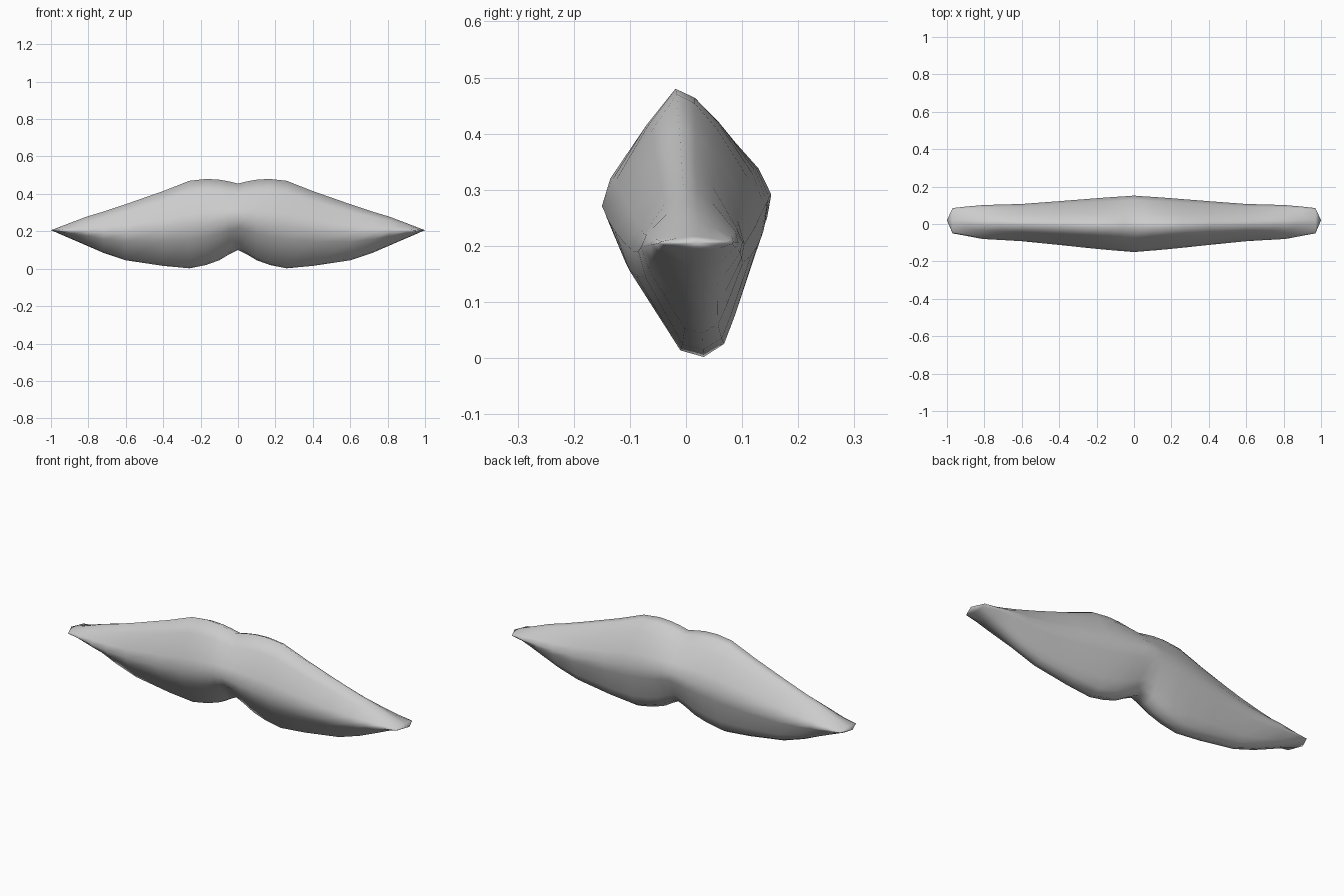
import bpy, bmesh

if "Cube" in bpy.data.objects:
    bpy.data.objects.remove(bpy.data.objects["Cube"])

# Moustache stations: x, front y, back y, bottom z, top z
STATIONS = [
    (0.00, -0.150, 0.152, 0.100, 0.455),
    (0.05, -0.146, 0.148, 0.075, 0.467),
    (0.10, -0.142, 0.145, 0.045, 0.476),
    (0.17, -0.136, 0.140, 0.020, 0.480),
    (0.26, -0.127, 0.133, 0.002, 0.470),
    (0.40, -0.112, 0.122, 0.015, 0.415),
    (0.60, -0.092, 0.107, 0.045, 0.345),
    (0.72, -0.085, 0.104, 0.085, 0.305),
    (0.81, -0.080, 0.101, 0.124, 0.278),
    (0.90, -0.063, 0.093, 0.163, 0.244),
    (0.97, -0.050, 0.085, 0.193, 0.217),
]
# Cross-section: u is depth from -1 to 1, v is height from 0 to 1
SECTION = [(-0.15, 1), (0.1, 0.965), (0.4, 0.87), (0.85, 0.67), (1, 0.54), (0.95, 0.42),
           (0.65, 0.16), (0.5, 0.05), (0.22, 0), (-0.1, 0.025),
           (-0.8, 0.33), (-1, 0.48), (-0.9, 0.62), (-0.5, 0.86)]

grey = bpy.data.materials.new("grey")
grey.diffuse_color = (0.6, 0.6, 0.6, 1)
grey.use_nodes = True
grey.node_tree.nodes["Principled BSDF"].inputs["Base Color"].default_value = grey.diffuse_color

# Loft through the mirrored stations
bm = bmesh.new()
rows = [(-s[0],) + s[1:] for s in reversed(STATIONS[1:])] + STATIONS
rings = []
for x, y0, y1, z0, z1 in rows:
    mid, half = (y0 + y1) / 2, (y1 - y0) / 2
    rings.append([bm.verts.new((x, mid + u * half, z0 + v * (z1 - z0))) for u, v in SECTION])
n = len(SECTION)
for a, b in zip(rings, rings[1:]):
    for i in range(n):
        j = (i + 1) % n
        bm.faces.new((a[i], a[j], b[j], b[i]))

# Pointed tips
for ring, x in ((rings[0], -1), (rings[-1], 1)):
    tip = bm.verts.new((x, 0.02, 0.206))
    for i in range(n):
        bm.faces.new((ring[i], ring[(i + 1) % n], tip))
bmesh.ops.recalc_face_normals(bm, faces=bm.faces)
for f in bm.faces:
    f.smooth = True

mesh = bpy.data.meshes.new("moustache")
bm.to_mesh(mesh)
bm.free()
mesh.materials.append(grey)
moustache = bpy.data.objects.new("moustache", mesh)
bpy.context.collection.objects.link(moustache)
